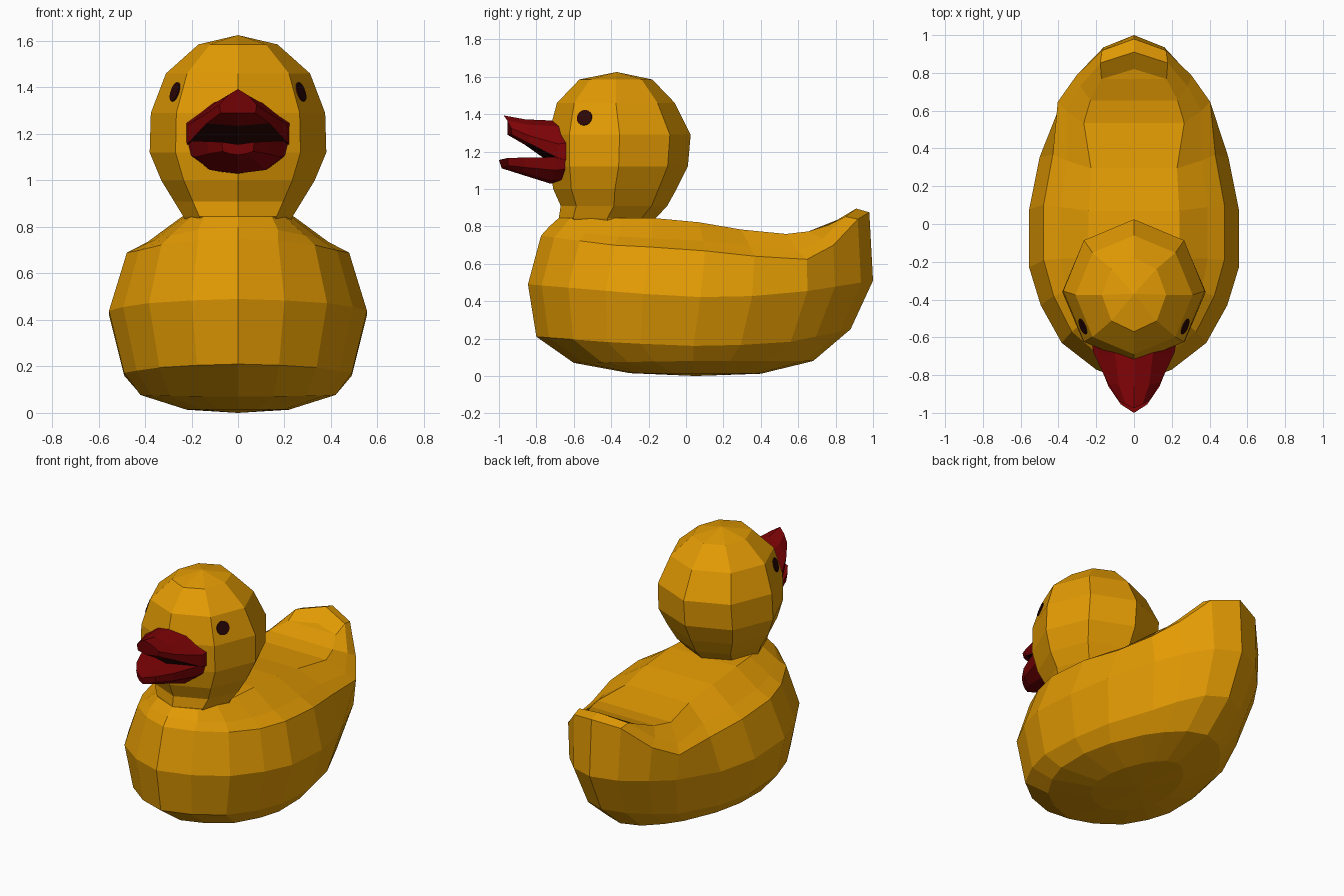
import bpy, bmesh, math
from mathutils import Vector

if "Cube" in bpy.data.objects:
    bpy.data.objects.remove(bpy.data.objects["Cube"])


def material(name, rgb):
    m = bpy.data.materials.new(name)
    m.diffuse_color = (*rgb, 1)
    m.use_nodes = True
    m.node_tree.nodes["Principled BSDF"].inputs["Base Color"].default_value = m.diffuse_color
    return m


yellow = material("warm yellow", (0.77, 0.328, 0.001))
red = material("deep red", (0.21, 0.001, 0.002))
dark = material("dark brown", (0.025, 0.002, 0.002))


def finish(name, bm, *mats):
    bmesh.ops.recalc_face_normals(bm, faces=bm.faces)
    me = bpy.data.meshes.new(name)
    bm.to_mesh(me)
    bm.free()
    for m in mats:
        me.materials.append(m)
    ob = bpy.data.objects.new(name, me)
    bpy.context.collection.objects.link(ob)
    return ob


def bridge(bm, a, b):
    n = len(a)
    return [bm.faces.new((a[i], a[(i + 1) % n], b[(i + 1) % n], b[i])) for i in range(n)]


def fan(bm, ring, co):
    c = bm.verts.new(co)
    for i in range(len(ring)):
        bm.faces.new((ring[i], ring[(i + 1) % len(ring)], c))


def interp(pts, t):
    if t <= pts[0][0]:
        return pts[0][1]
    for (a, va), (b, vb) in zip(pts, pts[1:]):
        if t <= b:
            return va + (vb - va) * (t - a) / (b - a)
    return pts[-1][1]


# body: stacked plan outlines, each with its own length, width and height curve
plan = [(0, 0), (.04, .36), (.117, .69), (.225, .89), (.333, 1), (.5, 1),
        (.65, .9), (.81, .69), (.89, .52), (.965, .29), (1, 0)]
layers = [  # front y, back y, width, rear width, outline roundness, height along y
    (-.30, .40, .22, .22, 1, [(-.3, .015), (.4, .012)]),
    (-.60, .68, .42, .42, 1, [(-.6, .07), (0, .08), (.68, .08)]),
    (-.80, .88, .49, .47, 1, [(-.8, .21), (-.4, .18), (0, .16), (.5, .17), (.88, .25)]),
    (-.845, 1.0, .555, .555, 1, [(-.845, .49), (0, .42), (.5, .43), (1, .51)]),
    (-.775, .98, .478, .585, 1, [(-.775, .75), (-.4, .70), (0, .68), (.37, .64),
                                 (.64, .62), (.79, .70), (.92, .84), (.98, .875)]),
    (-.73, .91, .39, .48, .8, [(-.73, .80), (-.5, .755), (-.2, .735), (0, .73), (.35, .70),
                               (.6, .665), (.76, .75), (.86, .86), (.91, .895)]),
    (-.68, .82, .24, .32, .5, [(-.68, .845), (-.15, .845), (.05, .825), (.37, .77),
                               (.6, .755), (.8, .82)]),
]
bm = bmesh.new()
rings = []
for y0, y1, w, wr, p, zs in layers:
    half = []
    for u, k in plan:
        y = y0 + u * (y1 - y0)
        wide = w + (wr - w) * min(1, max(0, (u - .65) / .16))
        half.append((k ** p * wide, y, interp(zs, y)))
    pts = half + [(-x, y, z) for x, y, z in half[-2:0:-1]]
    rings.append([bm.verts.new(p) for p in pts])
for a, b in zip(rings, rings[1:]):
    bridge(bm, a, b)
fan(bm, rings[0], (0, .05, 0))
top, n = rings[-1], len(rings[-1])
for i in range(len(plan) - 1):  # back surface, left to right strips
    quad = [top[i], top[i + 1], top[(n - i - 1) % n], top[(n - i) % n]]
    bm.faces.new(list(dict.fromkeys(quad)))
finish("body", bm, yellow)

# head and neck: eight-sided rings
bm = bmesh.new()
rings = []
for z, rx, ya, yb in [(.81, .22, -.65, -.18), (.845, .235, -.68, -.16),
                      (.91, .275, -.67, -.10), (1.0, .33, -.71, -.05),
                      (1.12, .38, -.73, .01), (1.29, .375, -.735, .025),
                      (1.46, .31, -.69, -.06), (1.585, .17, -.57, -.18)]:
    rings.append([bm.verts.new((rx * math.sin(a), (ya + yb) / 2 + (yb - ya) / 2 * math.cos(a), z))
                  for a in [i * math.pi / 4 for i in range(8)]])
for a, b in zip(rings, rings[1:]):
    bridge(bm, a, b)
bm.faces.new(rings[0])
fan(bm, rings[-1], (0, -.37, 1.625))
head = finish("head", bm, yellow)


# beak halves: mirrored sections lofted towards the tip, dark inside the mouth
def beak(name, sections, facing):
    bm = bmesh.new()
    rings = []
    for sec in sections:
        pts = sec + [(-x, y, z) for x, y, z in sec[-2:0:-1]]
        rings.append([bm.verts.new(p) for p in pts])
    walls = [bridge(bm, a, b) for a, b in zip(rings, rings[1:])]
    bm.faces.new(rings[0])
    bm.faces.new(rings[-1])
    bmesh.ops.recalc_face_normals(bm, faces=bm.faces)
    for f in walls[0] + walls[1]:
        inner = f.calc_center_median().z
        if f.normal.z * facing > .6 and 1.13 < inner < 1.24:
            f.material_index = 1
    finish(name, bm, red, dark)


beak("upper_beak", [
    [(0, -.62, 1.36), (.11, -.62, 1.34), (.225, -.62, 1.25), (.225, -.62, 1.15), (0, -.62, 1.12)],
    [(0, -.70, 1.365), (.10, -.69, 1.335), (.215, -.68, 1.24), (.21, -.685, 1.165), (0, -.74, 1.15)],
    [(0, -.86, 1.372), (.08, -.85, 1.345), (.14, -.84, 1.285), (.135, -.84, 1.245), (0, -.86, 1.235)],
    [(0, -.975, 1.393), (.045, -.955, 1.365), (.08, -.935, 1.325), (.075, -.93, 1.29), (0, -.955, 1.29)],
], -1)
beak("lower_beak", [
    [(0, -.62, 1.155), (.225, -.62, 1.175), (.21, -.62, 1.11), (.13, -.62, 1.05), (0, -.62, 1.025)],
    [(0, -.73, 1.155), (.20, -.70, 1.17), (.185, -.70, 1.10), (.12, -.72, 1.045), (0, -.73, 1.03)],
    [(0, -.90, 1.155), (.135, -.86, 1.168), (.125, -.86, 1.115), (.07, -.88, 1.09), (0, -.89, 1.08)],
    [(0, -1.0, 1.155), (.07, -.955, 1.165), (.065, -.95, 1.125), (.035, -.97, 1.115), (0, -.985, 1.11)],
], 1)

# eyes: thin discs laid on the head faces
bpy.context.view_layer.update()
for side, name in ((1, "eye_right"), (-1, "eye_left")):
    hit, loc, normal, _ = head.ray_cast(Vector((side, -.542, 1.38)), Vector((-side, 0, 0)))
    bm = bmesh.new()
    bmesh.ops.create_cone(bm, cap_ends=True, segments=16, radius1=.043, radius2=.043, depth=.009)
    eye = finish(name, bm, dark)
    eye.rotation_euler = normal.to_track_quat('Z', 'Y').to_euler()
    eye.location = loc + normal * .002
